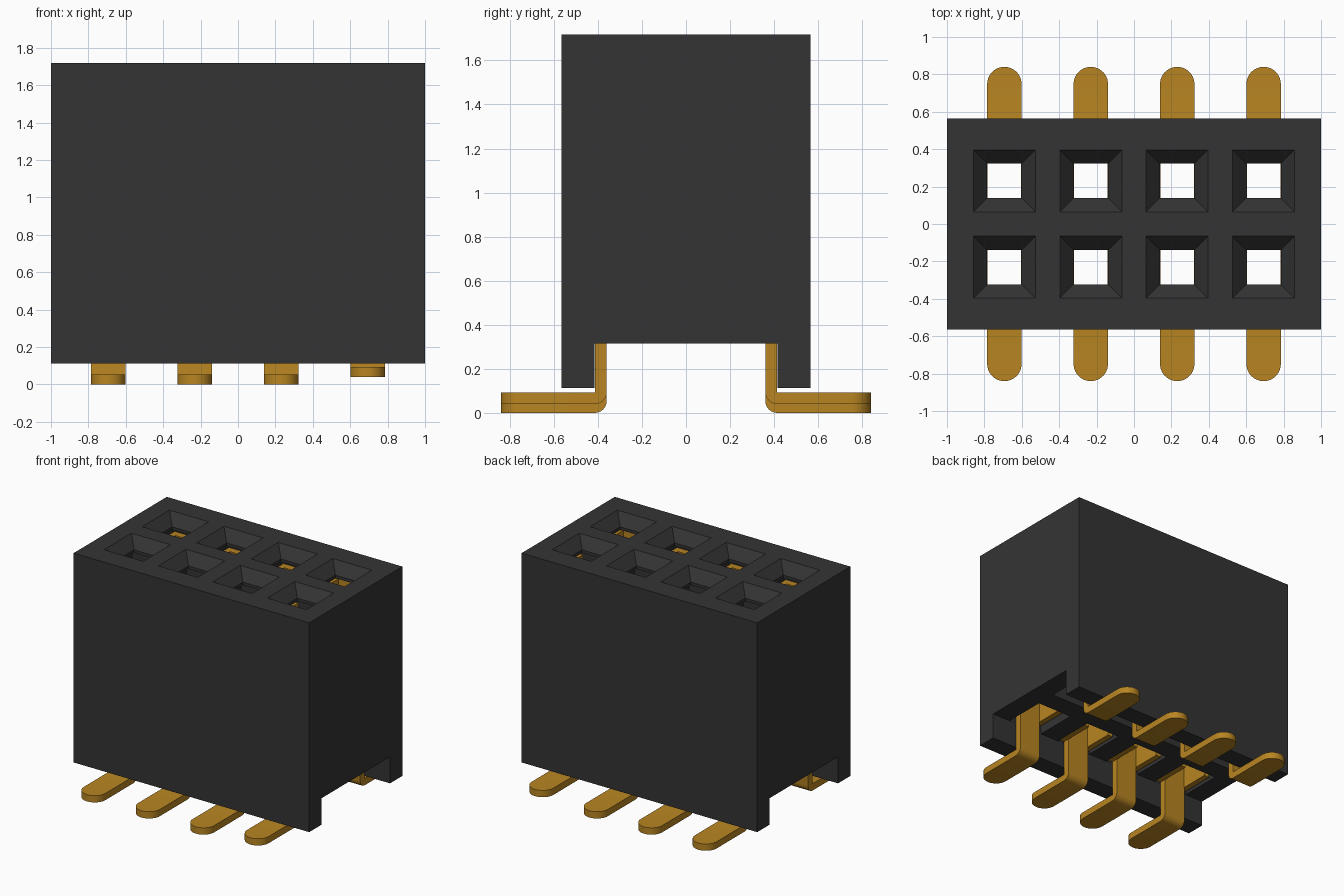
import bpy, bmesh, math
from mathutils import Matrix, Vector

if "Cube" in bpy.data.objects:
    bpy.data.objects.remove(bpy.data.objects["Cube"])


def material(name, rgb):
    m = bpy.data.materials.new(name)
    m.use_nodes = True
    m.diffuse_color = (*rgb, 1)
    bsdf = next(n for n in m.node_tree.nodes if n.type == 'BSDF_PRINCIPLED')
    bsdf.inputs["Base Color"].default_value = (*rgb, 1)
    return m


BLACK = material("black_plastic", (0.034, 0.034, 0.034))
GOLD = material("gold_metal", (0.48, 0.235, 0.016))


def add_box(bm, x0, x1, y0, y1, z0, z1):
    mat = (Matrix.Translation(((x0 + x1) / 2, (y0 + y1) / 2, (z0 + z1) / 2))
           @ Matrix.Diagonal((x1 - x0, abs(y1 - y0), z1 - z0, 1)))
    bmesh.ops.create_cube(bm, size=1, matrix=mat)


def loft(bm, rings):
    """Bridge rings of four points and cap both ends."""
    vs = [[bm.verts.new(p) for p in r] for r in rings]
    for a, b in zip(vs, vs[1:]):
        for i in range(4):
            j = (i + 1) % 4
            bm.faces.new((a[i], a[j], b[j], b[i]))
    bm.faces.new(vs[0][::-1])
    bm.faces.new(vs[-1])


def finish(bm, name, mat):
    bmesh.ops.recalc_face_normals(bm, faces=bm.faces)
    me = bpy.data.meshes.new(name)
    bm.to_mesh(me)
    bm.free()
    me.materials.append(mat)
    ob = bpy.data.objects.new(name, me)
    bpy.context.collection.objects.link(ob)
    return ob


COLUMNS = (-0.693, -0.231, 0.231, 0.693)
ROW = 0.231
TOP = 1.718

# Housing block
bm = bmesh.new()
add_box(bm, -1, 1, -0.565, 0.565, 0.112, TOP)
housing = finish(bm, "housing", BLACK)

# Cutters: channel under the block, and funnel sockets opening into pockets
bm = bmesh.new()
add_box(bm, -1.2, 1.2, -0.415, 0.415, -0.1, 0.315)
channel = finish(bm, "channel_cutter", BLACK)

bm = bmesh.new()
for cx in COLUMNS:
    for s in (-1, 1):
        rings = []
        # z, half width in x, inner and outer y
        for z, w, y0, y1 in ((0.29, 0.15, 0.08, 0.414),
                             (1.615, 0.15, 0.08, 0.414),
                             (1.615, 0.092, ROW - 0.092, ROW + 0.092),
                             (TOP - 0.08, 0.092, ROW - 0.092, ROW + 0.092),
                             (TOP + 0.04, 0.2025, ROW - 0.2025, ROW + 0.2025)):
            rings.append([(cx - w, s * y0, z), (cx + w, s * y0, z),
                          (cx + w, s * y1, z), (cx - w, s * y1, z)])
        loft(bm, rings)
sockets = finish(bm, "socket_cutter", BLACK)

for cutter in (channel, sockets):
    mod = housing.modifiers.new(cutter.name, 'BOOLEAN')
    mod.operation = 'DIFFERENCE'
    mod.solver = 'EXACT'
    mod.object = cutter
bpy.context.view_layer.update()
dg = bpy.context.evaluated_depsgraph_get()
cut_mesh = bpy.data.meshes.new_from_object(housing.evaluated_get(dg))
housing.modifiers.clear()
housing.data = cut_mesh
for cutter in (channel, sockets):
    bpy.data.objects.remove(cutter)

# Contacts: bent strip with a rounded foot, plus two side plates in the pocket
T, W = 0.052, 0.092            # metal thickness, half width
STEM_Y, TIP_Y = 0.386, 0.84    # stem centre line, end of foot
BEND = 0.028                   # bend radius of the centre line


def make_contact(name, cx, s, lift):
    path = [(STEM_Y, 1.558, 0, W)]      # y, z, turn angle, half width
    for i in range(7):
        a = math.pi / 2 * i / 6
        path.append((STEM_Y + BEND * (1 - math.cos(a)),
                     T / 2 + BEND * (1 - math.sin(a)), a, W))
    for i in range(11):
        a = math.radians(86) * i / 10
        path.append((TIP_Y - W + W * math.sin(a), T / 2, math.pi / 2, W * math.cos(a)))
    rings = []
    for y, z, a, w in path:
        ny, nz = math.cos(a) * T / 2, math.sin(a) * T / 2
        rings.append([Vector((cx + sx * w, s * (y + k * ny), z + k * nz + lift))
                      for sx, k in ((-1, -1), (1, -1), (1, 1), (-1, 1))])
    bm = bmesh.new()
    loft(bm, rings)
    for sx in (-1, 1):
        x0, x1 = sorted((cx + sx * 0.09, cx + sx * 0.135))
        add_box(bm, x0, x1, s * 0.13, s * (STEM_Y + T / 2), 0.33 + lift, 1.558 + lift)
    ob = finish(bm, name, GOLD)
    bpy.ops.object.select_all(action='DESELECT')
    ob.select_set(True)
    bpy.context.view_layer.objects.active = ob
    bpy.ops.object.shade_smooth_by_angle(angle=math.radians(30))


for i, cx in enumerate(COLUMNS):
    for s, row in ((-1, "front"), (1, "back")):
        # The last pair sits slightly higher
        make_contact(f"{row}_contact_{i + 1}", cx, s, 0.04 if i == 3 else 0.0)
